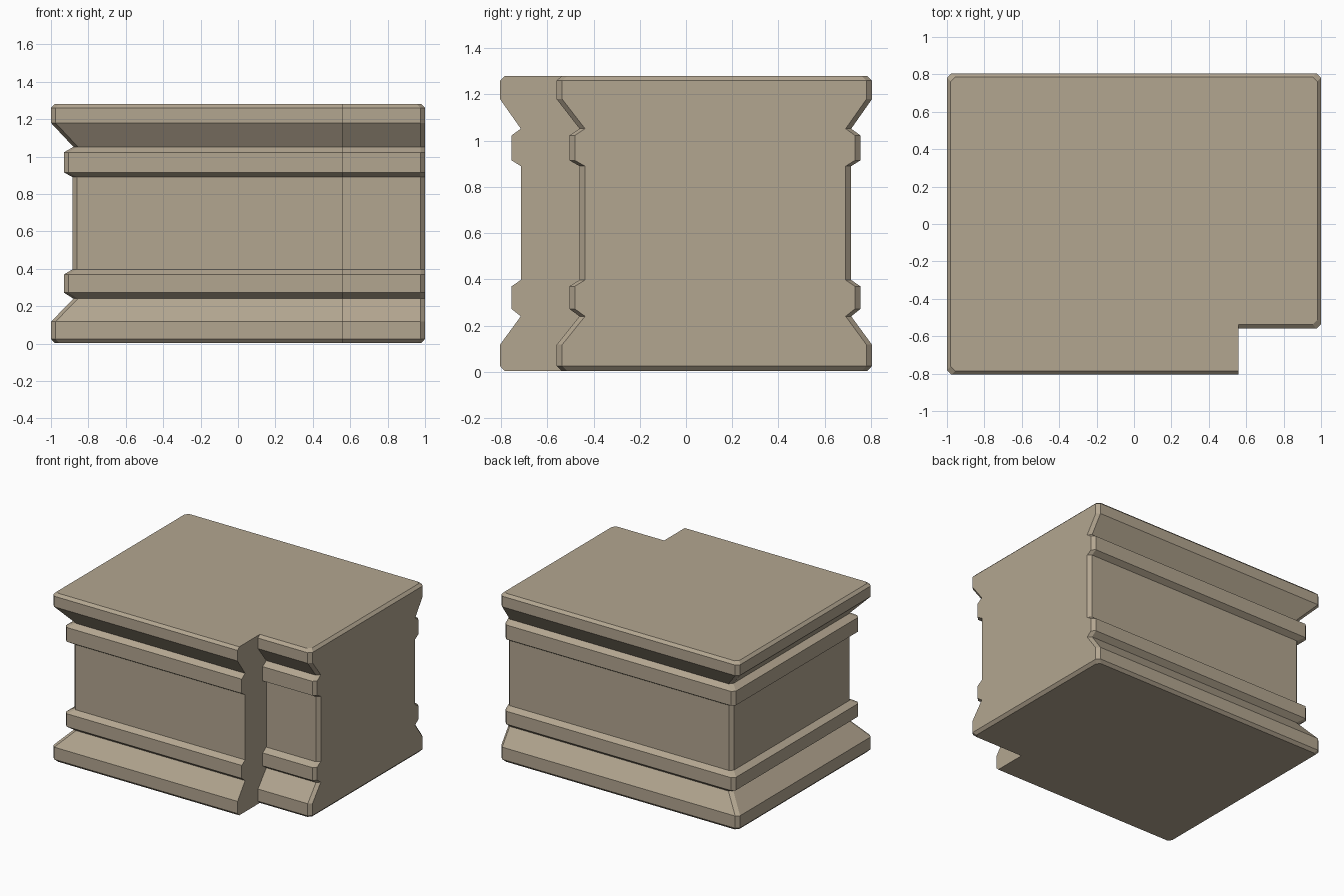
import bpy, bmesh

if "Cube" in bpy.data.objects:
    bpy.data.objects.remove(bpy.data.objects["Cube"])

# Moulding profile: (height, inset on left, inset on front/back, inset on right)
lower_and_upper = [
    (0.004, 0.02, 0.02, 0.02),    # underside bevel
    (0.025, 0.0, 0.0, 0.0),       # plinth
    (0.117, 0.0, 0.0, 0.0),
    (0.24, 0.12, 0.09, 0.0),      # slope to lower groove
    (0.272, 0.07, 0.05, 0.0),     # lower band
    (0.37, 0.07, 0.05, 0.0),
    (0.397, 0.115, 0.09, 0.0),    # plain body
    (0.89, 0.115, 0.09, 0.0),
    (0.915, 0.07, 0.05, 0.0),     # upper band
    (1.023, 0.07, 0.05, 0.0),
    (1.052, 0.12, 0.09, 0.0),     # upper groove
    (1.18, 0.0, 0.0, 0.0),        # cornice
    (1.26, 0.0, 0.0, 0.0),
    (1.28, 0.02, 0.02, 0.02),     # top bevel
]

BACK, FRONT, STEP_FRONT, STEP_X = 0.805, -0.805, -0.56, 0.56


def outline(z, left_in, side_in, right_in):
    """Stepped plan outline with small bevels on the outer corners."""
    c = 0.024
    l, r = -1 + left_in, 1 - right_in
    f, s, b = FRONT + side_in, STEP_FRONT + side_in * 1.1, BACK - side_in
    return [(l + c, f, z), (STEP_X, f, z), (STEP_X, s, z),
            (r - c, s, z), (r, s + c, z), (r, b - c, z), (r - c, b, z),
            (l + c, b, z), (l, b - c, z), (l, f + c, z)]


# Stone pedestal lofted through the outlines
bm = bmesh.new()
rings = [[bm.verts.new(p) for p in outline(*row)] for row in lower_and_upper]
n = len(rings[0])
for low, high in zip(rings, rings[1:]):
    for i in range(n):
        j = (i + 1) % n
        bm.faces.new((low[i], low[j], high[j], high[i]))
caps = [bm.faces.new(list(reversed(rings[0]))), bm.faces.new(rings[-1])]
bmesh.ops.triangulate(bm, faces=caps)
bmesh.ops.recalc_face_normals(bm, faces=bm.faces[:])

mesh = bpy.data.meshes.new("stone_pedestal")
bm.to_mesh(mesh)
bm.free()

stone = bpy.data.materials.new("tan stone")
stone.diffuse_color = (0.45, 0.38, 0.28, 1)
stone.use_nodes = True
stone.node_tree.nodes["Principled BSDF"].inputs["Base Color"].default_value = stone.diffuse_color
mesh.materials.append(stone)
pedestal = bpy.data.objects.new("stone_pedestal", mesh)
bpy.context.collection.objects.link(pedestal)
